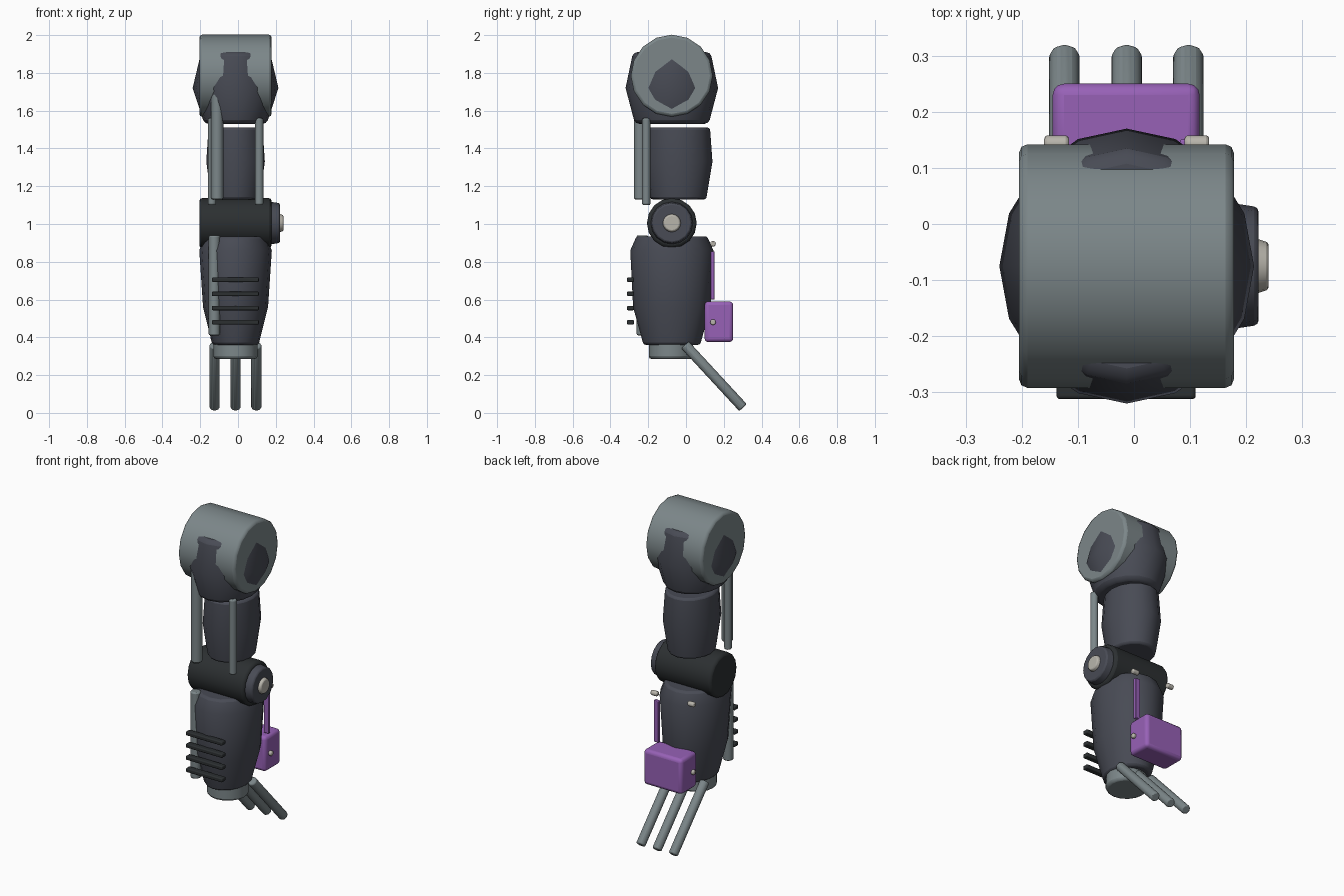
import bpy, bmesh, math
from mathutils import Vector

if "Cube" in bpy.data.objects:
    bpy.data.objects.remove(bpy.data.objects["Cube"], do_unlink=True)


def material(name, rgb):
    m = bpy.data.materials.new(name)
    m.use_nodes = True
    m.diffuse_color = (*rgb, 1)
    m.node_tree.nodes["Principled BSDF"].inputs["Base Color"].default_value = (*rgb, 1)
    return m


STEEL = material("steel_grey", (0.20, 0.24, 0.25))
SLATE = material("dark_slate", (0.065, 0.07, 0.09))
BLACK = material("rubber_black", (0.025, 0.029, 0.031))
CREAM = material("pale_metal", (0.48, 0.46, 0.41))
PURPLE = material("purple", (0.31, 0.12, 0.47))

CX, CY = -0.013, -0.075          # axis of the arm
SIDES = (CX - 0.125, CX + 0.125)  # paired details


def finish(bm, name, mat, bevel=0.0, segments=2):
    bmesh.ops.recalc_face_normals(bm, faces=bm.faces)
    me = bpy.data.meshes.new(name)
    bm.to_mesh(me)
    bm.free()
    ob = bpy.data.objects.new(name, me)
    bpy.context.collection.objects.link(ob)
    me.materials.append(mat)
    if bevel:
        mod = ob.modifiers.new("Bevel", "BEVEL")
        mod.width = bevel
        mod.segments = segments
        mod.limit_method = "ANGLE"
        mod.angle_limit = math.radians(40)
    bpy.ops.object.select_all(action="DESELECT")
    ob.select_set(True)
    bpy.context.view_layer.objects.active = ob
    bpy.ops.object.shade_smooth_by_angle(angle=math.radians(35))
    return ob


def loft(name, mat, rings, cy=CY, sides=16, bevel=0.012):
    """Stack of elliptical rings (z, half width, half depth), capped."""
    bm = bmesh.new()
    loops = []
    for z, rx, ry in rings:
        turn = [i * math.tau / sides for i in range(sides)]
        loops.append([bm.verts.new((CX + rx * math.cos(a), cy + ry * math.sin(a), z))
                      for a in turn])
    for lo, hi in zip(loops, loops[1:]):
        for i in range(sides):
            j = (i + 1) % sides
            bm.faces.new((lo[i], lo[j], hi[j], hi[i]))
    bm.faces.new(loops[0])
    bm.faces.new(loops[-1])
    return finish(bm, name, mat, bevel)


def rod(name, mat, start, end, r, r_end=None, sides=12, bevel=0.008):
    """Cylinder or cone between two points."""
    a, b = Vector(start), Vector(end)
    bm = bmesh.new()
    bmesh.ops.create_cone(bm, cap_ends=True, segments=sides, radius1=r,
                          radius2=r if r_end is None else r_end, depth=(b - a).length)
    ob = finish(bm, name, mat, bevel)
    ob.location = (a + b) / 2
    ob.rotation_mode = "QUATERNION"
    ob.rotation_quaternion = (b - a).to_track_quat("Z", "Y")
    return ob


def box(name, mat, low, high, bevel):
    lo, hi = Vector(low), Vector(high)
    bm = bmesh.new()
    bmesh.ops.create_cube(bm, size=1)
    bmesh.ops.scale(bm, vec=hi - lo, verts=bm.verts)
    ob = finish(bm, name, mat, bevel, 3)
    ob.location = (lo + hi) / 2
    return ob


# Shoulder: drum with a flared socket pushing through it
rod("shoulder_drum", STEEL, (-0.205, CY, 1.785), (0.178, CY, 1.785), 0.217, sides=16, bevel=0.015)
loft("shoulder_socket", SLATE,
     [(1.53, 0.165, 0.195), (1.72, 0.227, 0.245), (1.91, 0.182, 0.205)], bevel=0.022)

# Upper arm with its pistons
loft("upper_arm", SLATE,
     [(1.13, 0.128, 0.147), (1.33, 0.155, 0.18), (1.51, 0.143, 0.167)], cy=-0.04)
for x in SIDES:
    rod("upper_piston", STEEL, (x, -0.21, 1.10), (x, -0.21, 1.56), 0.022)
rod("upper_conduit", STEEL, (-0.11, -0.243, 1.13), (-0.11, -0.243, 1.70), 0.032)

# Elbow joint
rod("elbow_drum", BLACK, (-0.205, CY, 1.005), (0.178, CY, 1.005), 0.132, sides=16, bevel=0.015)
rod("elbow_disc", SLATE, (0.17, CY, 1.005), (0.222, CY, 1.005), 0.113, 0.105, sides=16)
rod("elbow_cap", CREAM, (0.215, CY, 1.005), (0.24, CY, 1.005), 0.05, 0.042, sides=16, bevel=0.005)

# Forearm, conduit and front ribs
loft("forearm", SLATE,
     [(0.36, 0.122, 0.15), (0.56, 0.172, 0.205), (0.86, 0.192, 0.22), (0.935, 0.165, 0.187)])
rod("forearm_conduit", STEEL, (-0.125, -0.231, 0.41), (-0.125, -0.231, 0.94), 0.03)
for i in range(4):
    z = 0.48 + i * 0.075
    box("forearm_rib", BLACK, (-0.138, -0.312, z - 0.012), (0.11, -0.275, z + 0.012), 0.006)

# Wrist and fingers
rod("wrist", STEEL, (CX, -0.08, 0.285), (CX, -0.08, 0.375), 0.117, sides=16, bevel=0.015)
for x in (-0.124, CX, 0.097):
    rod("finger", STEEL, (x, -0.005, 0.36), (x, 0.302, 0.028), 0.029, sides=8)

# Rear pack, feed strip and studs
box("rear_pack", PURPLE, (-0.145, 0.098, 0.375), (0.117, 0.25, 0.59), 0.02)
box("feed_strip", PURPLE, (0.082, 0.131, 0.60), (0.115, 0.151, 0.855), 0.004)
for x in SIDES:
    for z in (0.48, 0.895):
        rod("stud", CREAM, (x - 0.022, 0.143, z), (x + 0.022, 0.143, z), 0.015, bevel=0.006)
